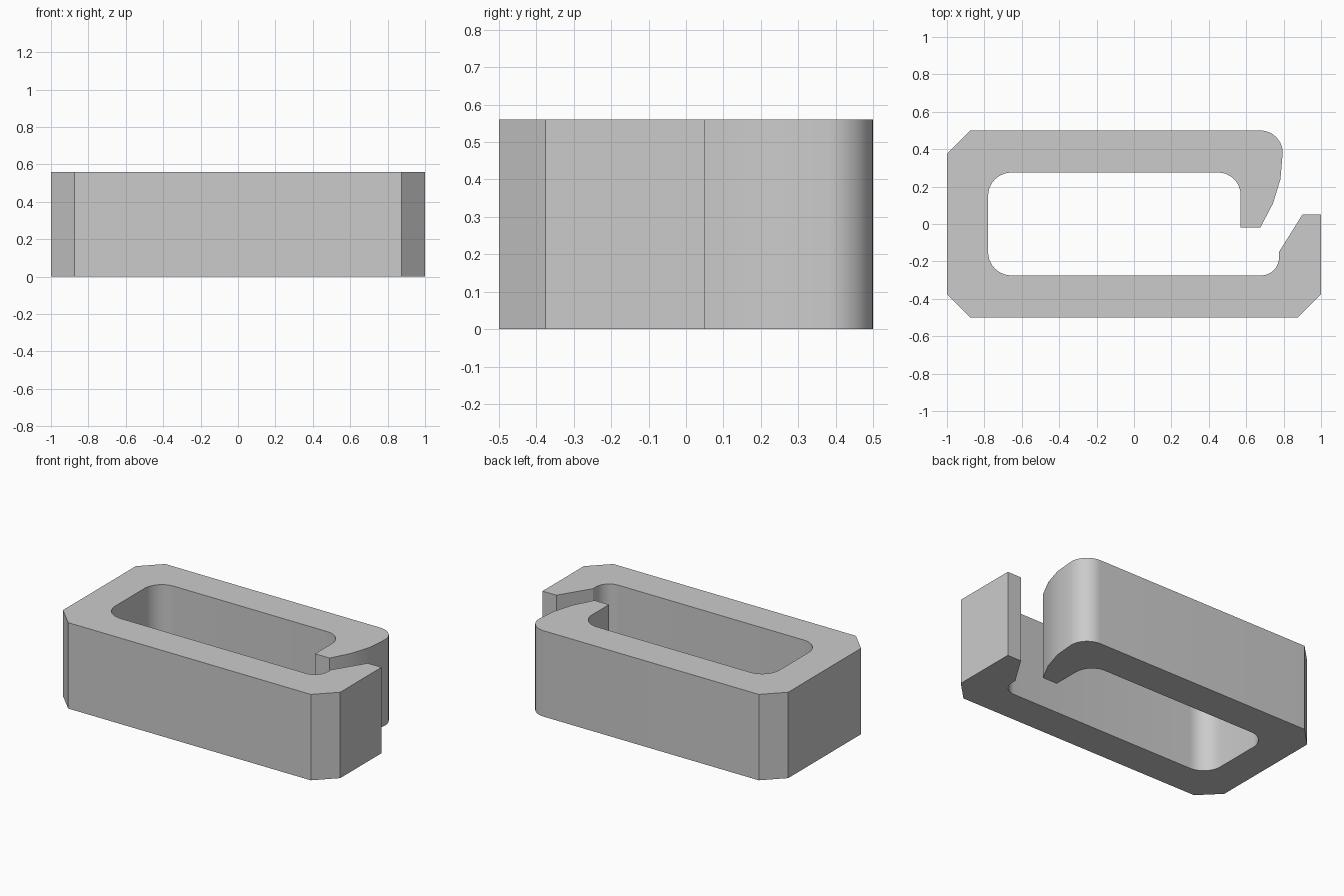
import bpy
import bmesh
from math import cos, sin, radians

HEIGHT = 0.56
CORNER_STEPS = 10

if "Cube" in bpy.data.objects:
    bpy.data.objects.remove(bpy.data.objects["Cube"], do_unlink=True)


def arc(cx, cy, r, start, end):
    """Points of a rounded corner, angles in degrees."""
    angles = [radians(start + (end - start) * i / CORNER_STEPS)
              for i in range(CORNER_STEPS + 1)]
    return [(cx + r * cos(a), cy + r * sin(a)) for a in angles]


def flat_material(name, value):
    mat = bpy.data.materials.new(name)
    mat.use_nodes = True
    colour = (value, value, value, 1)
    mat.diffuse_color = colour
    mat.node_tree.nodes["Principled BSDF"].inputs["Base Color"].default_value = colour
    return mat


# Chamfered outside of the frame, ending at the upright catch
outer_frame = [(-0.875, 0.5), (-1, 0.375), (-1, -0.375), (-0.875, -0.5),
               (0.875, -0.5), (1, -0.375), (1, 0.05)]
# Slanted catch face and rounded inside window
catch = [(0.9, 0.05), (0.775, -0.15)]
window = (arc(0.68, -0.18, 0.095, 0, -90)
          + arc(-0.655, -0.15, 0.125, 270, 180)
          + arc(-0.655, 0.15, 0.125, 180, 90)
          + arc(0.45, 0.155, 0.12, 90, 0))
# Hooked latch: blunt tip, curved outer side, rounded shoulder
latch = [(0.57, -0.02), (0.675, -0.02), (0.743, 0.11), (0.783, 0.24)]
shoulder = arc(0.675, 0.38, 0.12, 0, 90)

profile = outer_frame + catch + window + latch + shoulder

# Extrude the profile upward into a solid clip
bm = bmesh.new()
base = bm.faces.new([bm.verts.new((x, y, 0)) for x, y in profile])
top = bmesh.ops.extrude_face_region(bm, geom=[base], use_keep_orig=True)
bmesh.ops.translate(bm, vec=(0, 0, HEIGHT),
                    verts=[v for v in top["geom"] if isinstance(v, bmesh.types.BMVert)])
bmesh.ops.recalc_face_normals(bm, faces=bm.faces)
mesh = bpy.data.meshes.new("snap_clip")
bm.to_mesh(mesh)
bm.free()

clip = bpy.data.objects.new("snap_clip", mesh)
bpy.context.collection.objects.link(clip)
mesh.materials.append(flat_material("light_grey", 0.6))

# Smooth the rounded corners, keep the chamfers crisp
bpy.ops.object.select_all(action="DESELECT")
clip.select_set(True)
bpy.context.view_layer.objects.active = clip
bpy.ops.object.shade_smooth_by_angle(angle=radians(25))
